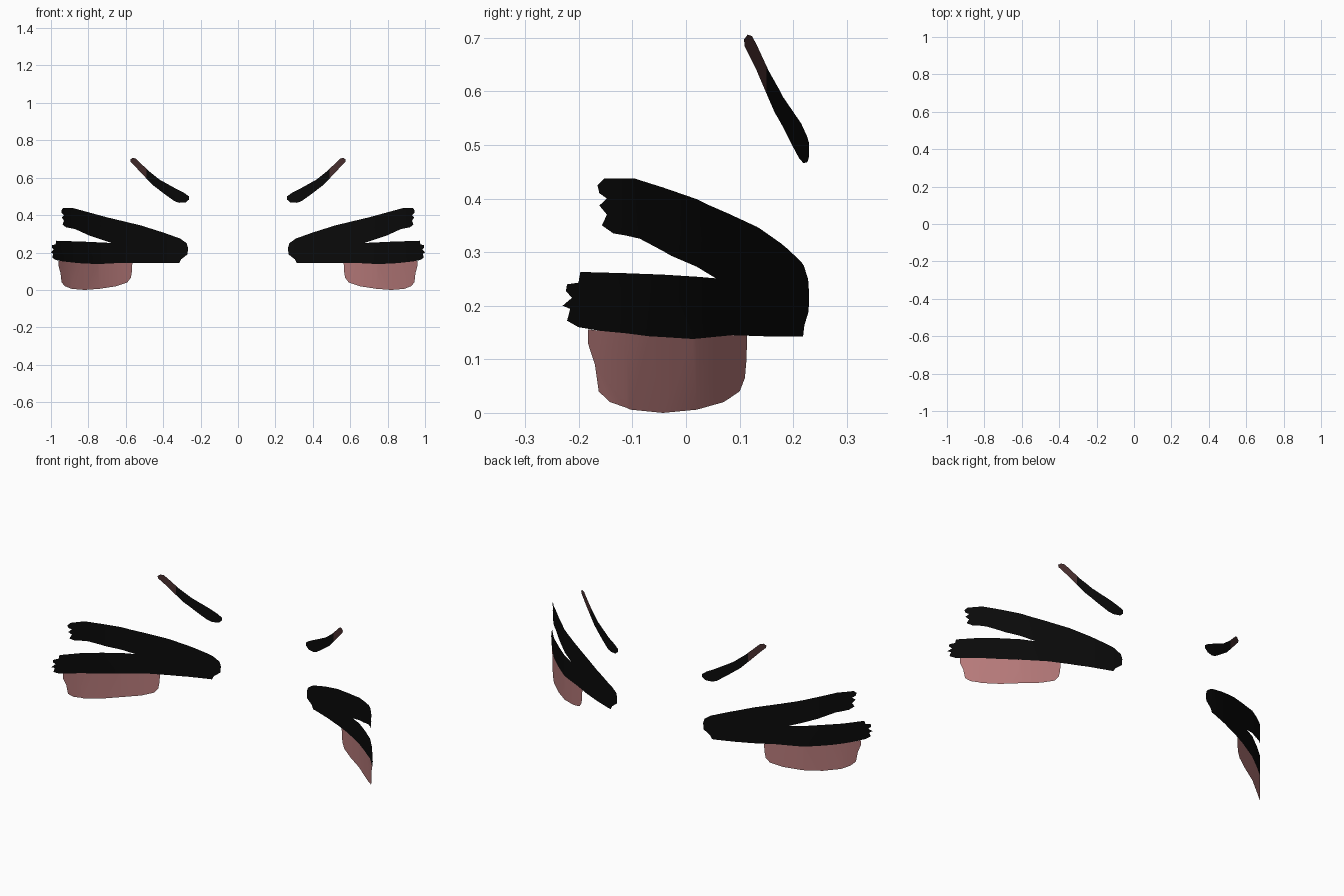
import bpy, bmesh

# Plan curve (x, y) of the bent vertical sheet all parts lie on
CURVE = [(0.20, 0.237), (0.27, 0.229), (0.33, 0.215), (0.43, 0.177), (0.53, 0.132),
         (0.635, 0.078), (0.74, 0.02), (0.82, -0.043), (0.90, -0.112), (0.96, -0.183), (1.01, -0.242)]
BROWN_X = 0.49


def depth(x):
    for (x0, y0), (x1, y1) in zip(CURVE, CURVE[1:]):
        if x <= x1:
            return y0 + (y1 - y0) * (x - x0) / (x1 - x0)
    return CURVE[-1][1]


def material(name, rgb):
    m = bpy.data.materials.new(name)
    m.diffuse_color = (*rgb, 1)
    return m


black = material("lash_black", (0.003, 0.003, 0.003))
brown = material("brow_brown", (0.065, 0.028, 0.028))
pink = material("blush_pink", (0.46, 0.19, 0.19))


def bent_patch(name, outline, mats, rule=None):
    """Cut a flat outline into strips, bend it onto the curve, mirror it."""
    bm = bmesh.new()
    face = bm.faces.new([bm.verts.new((x, 0, z)) for x, z in outline])
    face.normal_update()
    if face.normal.y > 0:
        face.normal_flip()
    bmesh.ops.triangulate(bm, faces=bm.faces[:])
    for x in [c[0] for c in CURVE] + [BROWN_X]:
        bmesh.ops.bisect_plane(bm, geom=bm.verts[:] + bm.edges[:] + bm.faces[:],
                               dist=1e-5, plane_co=(x, 0, 0), plane_no=(1, 0, 0))
    for f in bm.faces:
        f.smooth = True
        if rule:
            f.material_index = rule(f.calc_center_median())
    for v in bm.verts:
        v.co.y = depth(v.co.x)
    me = bpy.data.meshes.new(name)
    bm.to_mesh(me)
    bm.free()
    for m in mats:
        me.materials.append(m)
    ob = bpy.data.objects.new(name, me)
    bpy.context.collection.objects.link(ob)
    ob.modifiers.new("mirror", 'MIRROR').use_axis[0] = True
    return ob


# Eyelashes: two brush strokes joined at the inner corner, ragged outer ends
bent_patch("eyelashes", [
    (0.27, 0.19), (0.267, 0.225), (0.275, 0.25), (0.31, 0.275), (0.40, 0.307), (0.52, 0.345),
    (0.70, 0.388), (0.88, 0.437), (0.935, 0.437), (0.945, 0.425), (0.942, 0.41), (0.93, 0.40),
    (0.942, 0.387), (0.93, 0.37), (0.938, 0.35), (0.92, 0.335), (0.87, 0.325), (0.80, 0.293),
    (0.675, 0.251), (0.82, 0.258), (0.972, 0.263), (0.975, 0.243), (0.993, 0.24), (0.995, 0.227),
    (0.985, 0.215), (1.0, 0.2), (0.988, 0.194), (0.993, 0.172), (0.975, 0.16), (0.94, 0.153),
    (0.85, 0.143), (0.75, 0.138), (0.62, 0.145), (0.50, 0.143), (0.315, 0.143), (0.305, 0.163)],
    [black])

# Eyebrows: tapered stroke, dark inside and brown at the raised tip
bent_patch("eyebrows", [
    (0.262, 0.483), (0.262, 0.50), (0.285, 0.517), (0.33, 0.54), (0.42, 0.59), (0.48, 0.638),
    (0.52, 0.677), (0.547, 0.703), (0.563, 0.706), (0.576, 0.697), (0.574, 0.684), (0.55, 0.66),
    (0.505, 0.612), (0.455, 0.56), (0.385, 0.507), (0.34, 0.475), (0.315, 0.466), (0.28, 0.468)],
    [black, brown], lambda c: int(c.x > BROWN_X))

# Blush: rounded patch hanging under the lower lash stroke
bent_patch("blush", [
    (0.565, 0.144), (0.567, 0.10), (0.573, 0.065), (0.592, 0.04), (0.65, 0.02), (0.74, 0.006),
    (0.82, 0.0), (0.89, 0.006), (0.925, 0.02), (0.943, 0.04), (0.949, 0.09), (0.96, 0.13),
    (0.96, 0.156), (0.94, 0.153), (0.85, 0.143), (0.75, 0.138), (0.62, 0.145)],
    [pink])
